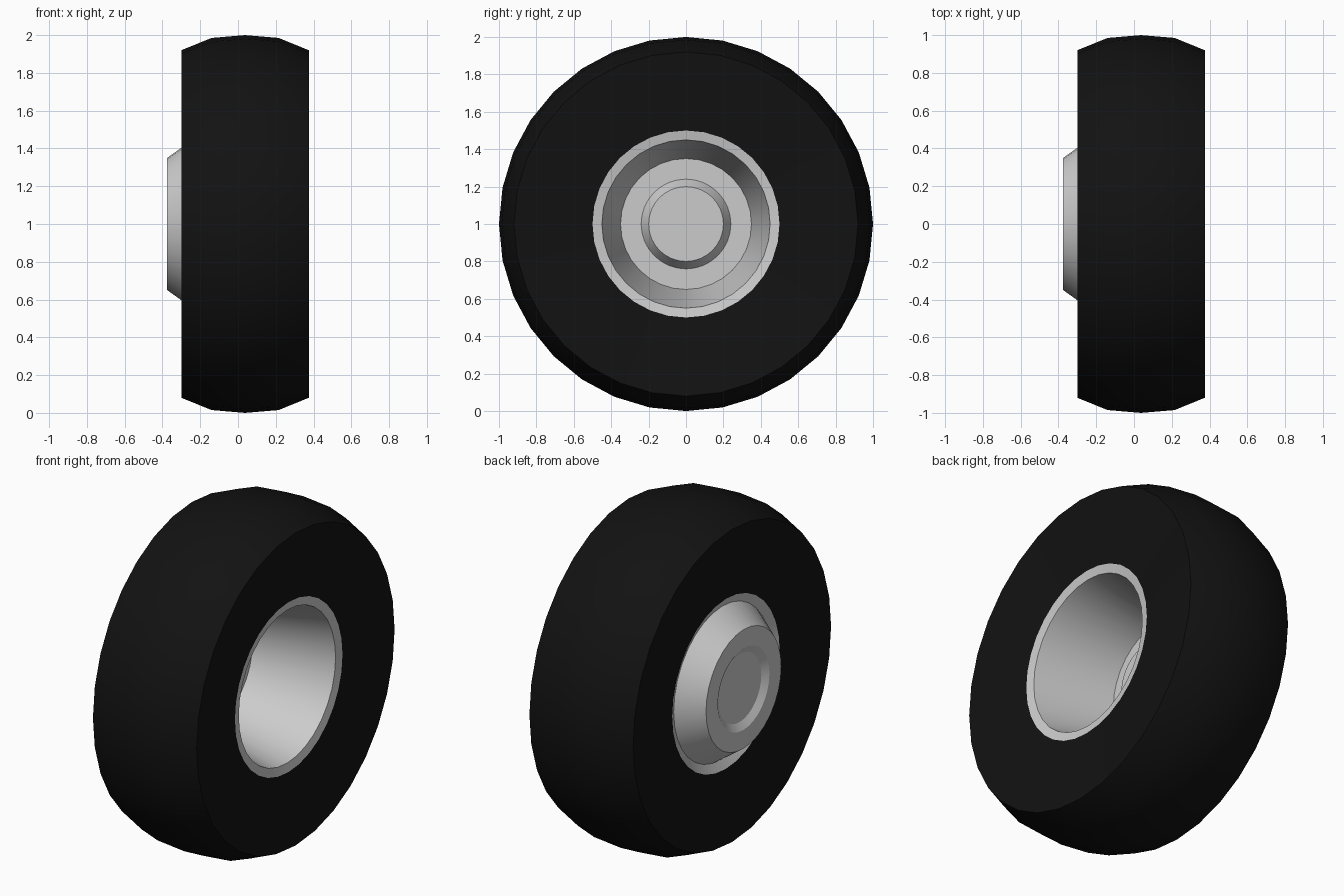
import bpy, bmesh, math

if "Cube" in bpy.data.objects:
    bpy.data.objects.remove(bpy.data.objects["Cube"])

SIDES = 32


def lathe(name, profile, color=None):
    """Revolve (x, radius) points round the axle at z = 1."""
    bm = bmesh.new()
    rings = []
    for x, r in profile:
        if r == 0:
            rings.append([bm.verts.new((x, 0, 1))] * SIDES)
        else:
            rings.append([bm.verts.new((x, r * math.sin(a), 1 + r * math.cos(a)))
                          for a in (2 * math.pi * i / SIDES for i in range(SIDES))])
    for a, b in zip(rings, rings[1:]):
        for i in range(SIDES):
            j = (i + 1) % SIDES
            corners = [a[i], a[j], b[j], b[i]]
            bm.faces.new(list(dict.fromkeys(corners)))
    mesh = bpy.data.meshes.new(name)
    bm.to_mesh(mesh)
    bm.free()
    ob = bpy.data.objects.new(name, mesh)
    bpy.context.collection.objects.link(ob)
    if color:
        mat = bpy.data.materials.new(name + "_rubber")
        mat.diffuse_color = color
        mat.use_nodes = True
        mat.node_tree.nodes["Principled BSDF"].inputs["Base Color"].default_value = mat.diffuse_color
        mesh.materials.append(mat)
    bpy.ops.object.select_all(action='DESELECT')
    ob.select_set(True)
    bpy.context.view_layer.objects.active = ob
    bpy.ops.object.shade_smooth_by_angle(angle=math.radians(30))
    return ob


# Tyre: slightly dished sidewalls and a crowned tread
lathe("tyre", [(-0.26, 0.5), (-0.3, 0.92), (-0.14, 0.985), (0.0375, 1.0),
               (0.215, 0.985), (0.375, 0.92), (0.33, 0.5)],
      (0.006, 0.006, 0.006, 1))

# Rim: raised cap with shallow recess on the left, deep well with hub on the right
lathe("rim", [(-0.35, 0), (-0.35, 0.2), (-0.375, 0.24), (-0.375, 0.35),
              (-0.235, 0.45), (-0.26, 0.5), (0.33, 0.5), (0.32, 0.45),
              (-0.15, 0.35), (-0.15, 0.24), (-0.08, 0.2), (-0.08, 0)])
